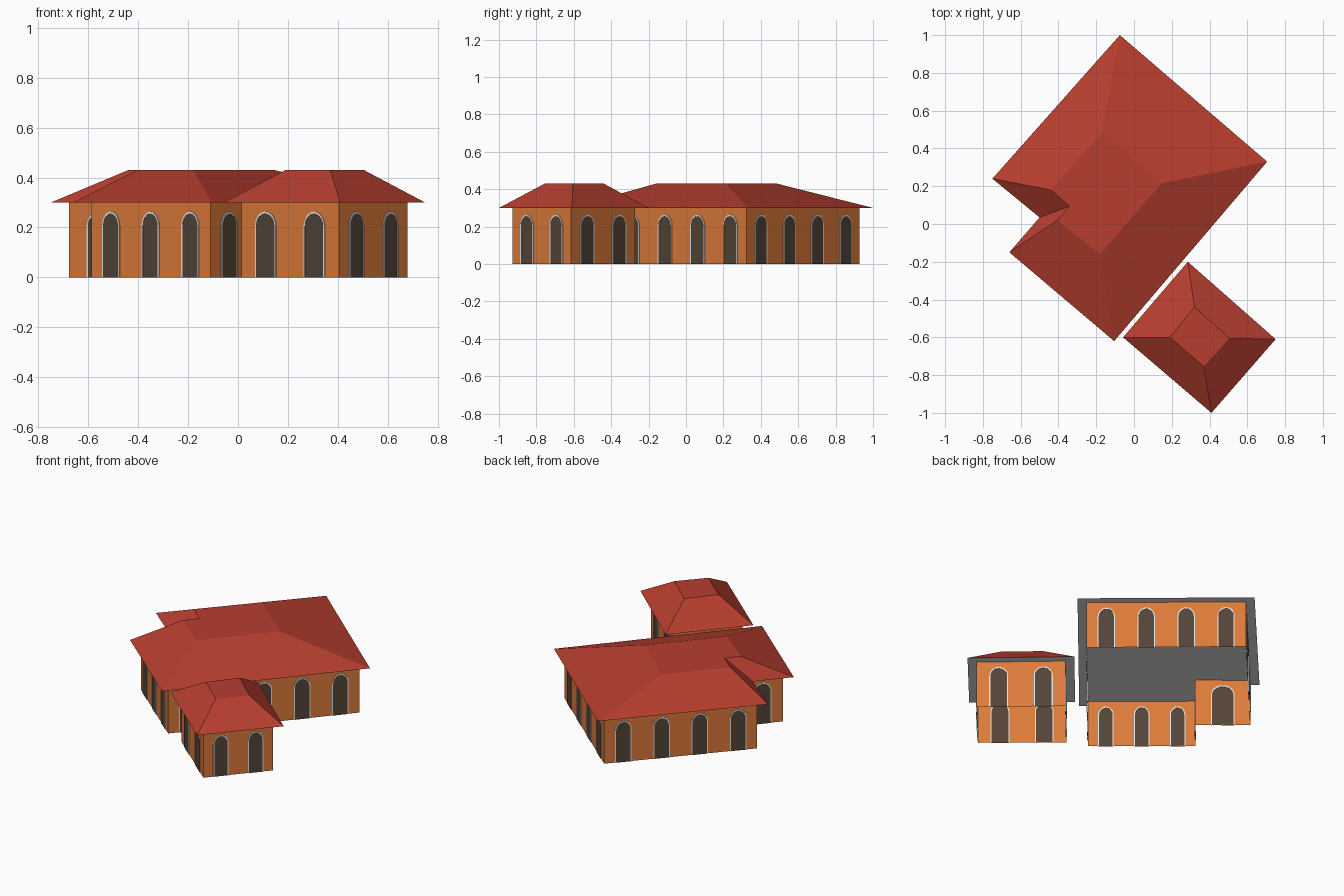
import bpy, bmesh, math
from mathutils import Vector

if "Cube" in bpy.data.objects:
    bpy.data.objects.remove(bpy.data.objects["Cube"])

EAVE_Z, TOP_Z, OVERHANG = 0.30, 0.43, 0.051


def material(name, rgb):
    m = bpy.data.materials.new(name)
    m.diffuse_color = (*rgb, 1)
    m.use_nodes = True
    m.node_tree.nodes["Principled BSDF"].inputs["Base Color"].default_value = m.diffuse_color
    return m


ROOF = material("roof_red", (0.47, 0.048, 0.028))
WALL = material("wall_orange", (0.72, 0.198, 0.043))
GLASS = material("window_dark", (0.088, 0.058, 0.037))
FRAME = material("frame_white", (0.77, 0.77, 0.77))
SOFFIT = material("soffit_pale_grey", (0.77, 0.77, 0.77))


def finish(bm, name, *mats):
    mesh = bpy.data.meshes.new(name)
    bm.to_mesh(mesh)
    bm.free()
    obj = bpy.data.objects.new(name, mesh)
    for m in mats:
        mesh.materials.append(m)
    bpy.context.collection.objects.link(obj)
    return obj


def inset(points, d):
    """Move each edge of a counterclockwise outline inward by d."""
    out = []
    n = len(points)
    for i in range(n):
        p = Vector(points[i])
        a = (p - Vector(points[i - 1])).normalized()
        b = (Vector(points[(i + 1) % n]) - p).normalized()
        na, nb = Vector((-a.y, a.x)), Vector((-b.y, b.x))
        out.append(p + (na + nb) * d / (1 + na.dot(nb)))
    return out


# Hipped roof: sloped sides, flat top and flat soffit
def roof(name, eave, top):
    bm = bmesh.new()
    low = [bm.verts.new((x, y, EAVE_Z)) for x, y in eave]
    high = [bm.verts.new((x, y, TOP_Z)) for x, y in top]
    n = len(low)
    for i in range(n):
        j = (i + 1) % n
        bm.faces.new((low[i], low[j], high[j], high[i]))
    bm.faces.new(high)
    bm.faces.new(low[::-1]).material_index = 1
    finish(bm, name, ROOF, SOFFIT)


# Thin wall sheets, open at the bottom
def walls(name, outline):
    bm = bmesh.new()
    low = [bm.verts.new((p.x, p.y, 0)) for p in outline]
    high = [bm.verts.new((p.x, p.y, EAVE_Z)) for p in outline]
    for i in range(len(low)):
        j = (i + 1) % len(low)
        bm.faces.new((low[i], low[j], high[j], high[i]))
    finish(bm, name, WALL)


def arch(half, spring, top, steps=10):
    """Arched outline, from the right foot over to the left foot."""
    pts = [(half, 0.0)]
    for k in range(steps + 1):
        t = math.pi * k / steps
        pts.append((half * math.cos(t), spring + (top - spring) * math.sin(t)))
    return pts + [(-half, 0.0)]


def plate(bm, place, rings, depth):
    """Closed slab straddling the wall; rings is one outline, or inner and outer."""
    sides = [[[bm.verts.new(place(u, z, s * depth)) for u, z in r] for r in rings]
             for s in (-1, 1)]
    n = len(rings[0])
    for s in sides:
        if len(rings) == 1:
            bm.faces.new(s[0])
        else:
            for i in range(n - 1):
                bm.faces.new((s[0][i], s[0][i + 1], s[1][i + 1], s[1][i]))
    for r in range(len(rings)):
        for i in range(n - 1):
            bm.faces.new((sides[0][r][i], sides[0][r][i + 1],
                          sides[1][r][i + 1], sides[1][r][i]))


# Evenly spaced arched windows with thin white frames on every wall
def windows(name, outline, counts):
    glass, frame = bmesh.new(), bmesh.new()
    for i, count in enumerate(counts):
        a, b = outline[i], outline[(i + 1) % len(outline)]
        along = (b - a).normalized()
        out = Vector((along.y, -along.x))
        bay = (b - a).length / count
        half = bay * 0.19
        for k in range(count):
            mid = a + along * bay * (k + 0.5)

            def place(u, z, d):
                p = mid + along * u + out * d
                return (p.x, p.y, z)

            inner = arch(half, 0.205, 0.256)
            outer = arch(half + 0.006, 0.205, 0.264)
            plate(glass, place, [inner], 0.003)
            plate(frame, place, [inner, outer], 0.004)
    for bm, part, mat in ((glass, "glass", GLASS), (frame, "frames", FRAME)):
        bmesh.ops.recalc_face_normals(bm, faces=bm.faces)
        finish(bm, name + "_" + part, mat)


def building(name, eave, top, counts):
    outline = inset(eave, OVERHANG)
    roof(name + "_roof", eave, top)
    walls(name + "_walls", outline)
    windows(name + "_window", outline, counts)


# Main house with a notch on its west corner
building("main_house",
         [(-0.075, 1.0), (-0.75, 0.24), (-0.50, 0.035), (-0.66, -0.15), (-0.105, -0.62), (0.705, 0.33)],
         [(-0.17, 0.485), (-0.44, 0.18), (-0.34, 0.095), (-0.405, 0.02), (-0.18, -0.16), (0.145, 0.215)],
         [4, 1, 1, 3, 5, 4])

# Small pavilion
building("pavilion",
         [(0.285, -0.20), (-0.058, -0.60), (0.41, -1.0), (0.75, -0.61)],
         [(0.32, -0.44), (0.19, -0.60), (0.37, -0.755), (0.505, -0.605)],
         [2, 2, 2, 2])
